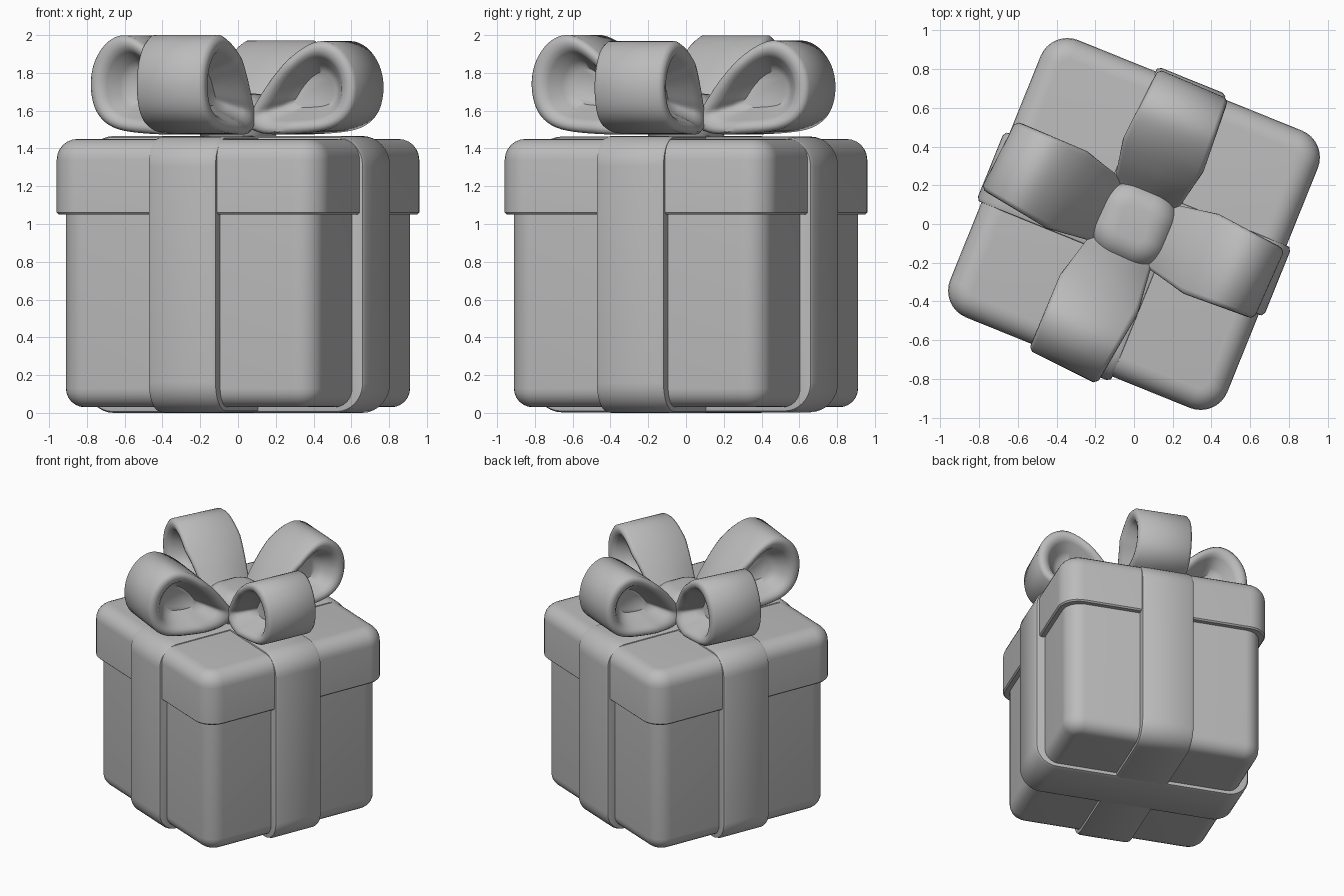
import bpy, bmesh, math
from mathutils import Matrix, Vector

if "Cube" in bpy.data.objects:
    bpy.data.objects.remove(bpy.data.objects["Cube"])

TURN = Matrix.Rotation(math.radians(-22), 4, 'Z')
grey = bpy.data.materials.new("plain grey")
grey.diffuse_color = (0.5, 0.5, 0.5, 1)
grey.use_nodes = True
grey.node_tree.nodes["Principled BSDF"].inputs["Base Color"].default_value = grey.diffuse_color


def loft(name, rings, matrix=TURN, angle=40):
    """Skin a stack of equal-length point rings and cap both ends."""
    bm = bmesh.new()
    rows = [[bm.verts.new(matrix @ Vector(p)) for p in ring] for ring in rings]
    n = len(rows[0])
    for a, b in zip(rows, rows[1:]):
        for i in range(n):
            j = (i + 1) % n
            bm.faces.new((a[i], a[j], b[j], b[i]))
    bm.faces.new(rows[0][::-1])
    bm.faces.new(rows[-1])
    bmesh.ops.recalc_face_normals(bm, faces=bm.faces)
    mesh = bpy.data.meshes.new(name)
    bm.to_mesh(mesh)
    bm.free()
    mesh.materials.append(grey)
    ob = bpy.data.objects.new(name, mesh)
    bpy.context.collection.objects.link(ob)
    bpy.ops.object.select_all(action='DESELECT')
    ob.select_set(True)
    bpy.context.view_layer.objects.active = ob
    bpy.ops.object.shade_smooth_by_angle(angle=math.radians(angle))
    return ob


def rounded_rect(hx, hy, r, steps=8):
    pts = []
    for k, (sx, sy) in enumerate(((1, 1), (-1, 1), (-1, -1), (1, -1))):
        for s in range(steps + 1):
            a = math.pi / 2 * (k + s / steps)
            pts.append((sx * (hx - r) + r * math.cos(a), sy * (hy - r) + r * math.sin(a)))
    return pts


def round_edge(z, r, up, steps=6):
    """(inset, height) pairs of a quarter-round edge ending at height z."""
    arc = [(r * (1 - math.cos(a)), z + up * r * (math.sin(a) - 1))
           for a in (math.pi / 2 * s / steps for s in range(steps + 1))]
    return arc if up > 0 else arc[::-1]


def rounded_box(name, half, radius, profile):
    loft(name, [[(x, y, z) for x, y in rounded_rect(half - d, half - d, radius - d)]
                for d, z in profile])


# Box and lid
rounded_box("box", 0.73, 0.13, round_edge(0.03, 0.10, -1) + [(0.0, 1.1)])
rounded_box("lid", 0.772, 0.15,
            [(0.01, 1.05), (0, 1.06)] + round_edge(1.45, 0.11, 1))


# Two bands wrapped round the box
def band(name, extra_turn, grow):
    profile = [(0.03, -0.193), (0.012, -0.19), (0, -0.17),
               (0, 0.17), (0.012, 0.19), (0.03, 0.193)]
    rings = [[(x, v, z + 0.733) for x, z in
              rounded_rect(0.80 - d, 0.733 - grow - d * 0.6, 0.16 - d)] for d, v in profile]
    loft(name, rings, TURN @ Matrix.Rotation(extra_turn, 4, 'Z'))


band("band_across", 0, 0)
band("band_front_to_back", math.pi / 2, 0.003)

# Bow loops: teardrop outline with a rim and a hollow on each side
OUTLINE = [(0.12, 1.54), (0.17, 1.63), (0.28, 1.78), (0.42, 1.915), (0.55, 1.98),
           (0.66, 1.95), (0.74, 1.85), (0.765, 1.72), (0.73, 1.59), (0.63, 1.51),
           (0.45, 1.48), (0.22, 1.48)]


def smooth_loop(pts, steps=5):
    out, n = [], len(pts)
    for i in range(n):
        a, b, c, d = (Vector(pts[(i + k) % n]) for k in (-1, 0, 1, 2))
        for s in range(steps):
            t = s / steps
            out.append(0.5 * (2 * b + (c - a) * t + (2 * a - 5 * b + 4 * c - d) * t * t
                              + (3 * b - a - 3 * c + d) * t ** 3))
    return out


def half_width(r):
    if r < 0.36:
        return 0.18 + 0.045 * max(0, (r - 0.12) / 0.24)
    return 0.225 - 0.025 * (r - 0.36) / 0.41


def bow_loop(name, turn, reach, top):
    outline = smooth_loop(OUTLINE)
    middle = Vector((0.49, 1.71))
    # outline scale and share of the half width, from hollow to rim
    side = [(0.38, 0.30), (0.52, 0.50), (0.68, 0.85), (0.76, 0.97),
            (0.86, 1.0), (0.94, 0.98), (1.0, 0.88)]
    stations = [(s, -w) for s, w in side] + [(1.0, 0)] + [(s, w) for s, w in side[::-1]]
    stretch = (top - 1.48) / 0.50
    rings = []
    for scale, share in stations:
        ring = []
        for p in outline:
            q = middle + (p - middle) * scale
            ring.append((0.12 + (q.x - 0.12) * (reach - 0.12) / 0.645,
                         share * half_width(p.x), 1.48 + (q.y - 1.48) * stretch))
        rings.append(ring)
    loft(name, rings, TURN @ Matrix.Rotation(math.radians(turn), 4, 'Z'), 50)


# Each loop: direction, reach from the centre, top height
bow_loop("bow_loop_right", -2, 0.765, 1.967)
bow_loop("bow_loop_back", 89, 0.785, 1.97)
bow_loop("bow_loop_left", 175, 0.785, 1.998)
bow_loop("bow_loop_front", 265.5, 0.825, 2.0)

# Pillowy knot in the middle of the bow
rounded_box("bow_knot", 0.21, 0.16, [(0.03, 1.46), (0.0, 1.52)] + round_edge(1.69, 0.13, 1))
